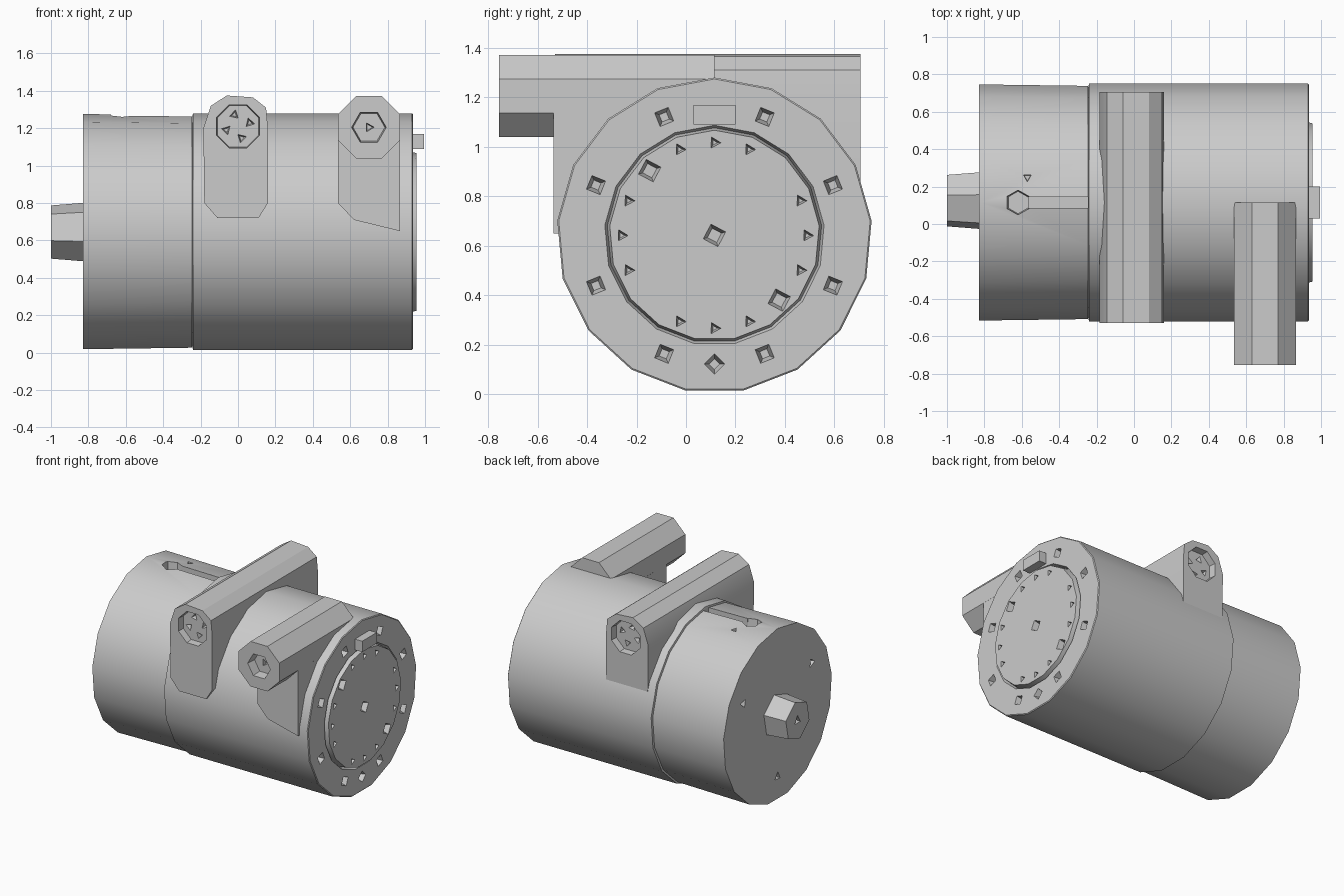
import bpy, bmesh, math
from mathutils import Matrix, Vector

cube = bpy.data.objects.get("Cube")
if cube:
    bpy.data.objects.remove(cube, do_unlink=True)

CY, CZ = 0.115, 0.642          # drum axis
R = 0.638
SIDES = 17

grey = bpy.data.materials.new("metal grey")
grey.use_nodes = True
GREY = (0.6, 0.6, 0.6, 1)
grey.diffuse_color = GREY
grey.node_tree.nodes["Principled BSDF"].inputs["Base Color"].default_value = GREY


def finish(name, bm):
    bmesh.ops.recalc_face_normals(bm, faces=bm.faces)
    mesh = bpy.data.meshes.new(name)
    bm.to_mesh(mesh)
    bm.free()
    mesh.materials.append(grey)
    ob = bpy.data.objects.new(name, mesh)
    bpy.context.collection.objects.link(ob)
    return ob


def smooth(ob):
    bpy.ops.object.select_all(action='DESELECT')
    ob.select_set(True)
    bpy.context.view_layer.objects.active = ob
    bpy.ops.object.shade_smooth_by_angle(angle=math.radians(28))


def plug(bm, pos, direction, r_in, r_out, depth, n, roll=0.0):
    """Tapered prism centred on pos, pointing along direction."""
    turn = Vector(direction).to_track_quat('Z', 'Y').to_matrix().to_4x4()
    bmesh.ops.create_cone(bm, cap_ends=True, segments=n, radius1=r_in, radius2=r_out,
                          depth=depth, matrix=Matrix.Translation(pos) @ turn
                          @ Matrix.Rotation(roll, 4, 'Z'))


def block(bm, lo, hi):
    lo, hi = Vector(lo), Vector(hi)
    bmesh.ops.create_cube(bm, size=1, matrix=Matrix.Translation((lo + hi) / 2)
                          @ Matrix.Diagonal((*(hi - lo), 1)))


def lathe(name, profile):
    """Turn (x, radius) points about the drum axis."""
    bm = bmesh.new()
    rings = []
    for x, r in profile:
        angles = [2 * math.pi * i / SIDES for i in range(SIDES)]
        rings.append([bm.verts.new((x, CY + r * math.sin(a), CZ + r * math.cos(a)))
                      for a in angles])
    for a, b in zip(rings, rings[1:]):
        for i in range(SIDES):
            j = (i + 1) % SIDES
            bm.faces.new((a[i], a[j], b[j], b[i]))
    bm.faces.new(rings[0])
    bm.faces.new(rings[-1])
    return finish(name, bm)


def extrude(name, outline, y0, y1):
    """Extrude an (x, z) outline along y."""
    bm = bmesh.new()
    face = bm.faces.new([bm.verts.new((x, y0, z)) for x, z in outline])
    grown = bmesh.ops.extrude_face_region(bm, geom=[face])["geom"]
    bmesh.ops.translate(bm, vec=(0, y1 - y0, 0),
                        verts=[v for v in grown if isinstance(v, bmesh.types.BMVert)])
    return finish(name, bm)


def carve(ob, bm):
    """Cut the shapes in bm out of ob and keep the result."""
    cutter = finish("cutter", bm)
    cutter.hide_render = True
    mod = ob.modifiers.new("cut", 'BOOLEAN')
    mod.operation, mod.solver, mod.object = 'DIFFERENCE', 'EXACT', cutter
    mod.use_self = True
    bpy.context.view_layer.update()
    ev = ob.evaluated_get(bpy.context.evaluated_depsgraph_get())
    mesh = bpy.data.meshes.new_from_object(ev)
    ob.modifiers.clear()
    ob.data = mesh
    bpy.data.objects.remove(cutter, do_unlink=True)


def on_end(x, radius, degrees):
    a = math.radians(degrees)
    return (x, CY + radius * math.sin(a), CZ + radius * math.cos(a))


# Rear drum: open slot on top, three small holes in the end
rear = lathe("rear_drum", [(-0.83, R - 0.004), (-0.245, R - 0.012)])
bm = bmesh.new()
block(bm, (-0.57, 0.085, 1.21), (-0.2, 0.145, 1.4))
plug(bm, (-0.62, 0.115, 1.3), (0, 0, 1), 0.06, 0.08, 0.2, 6)
plug(bm, (-0.57, 0.25, 1.26), (0, 0, 1), 0.02, 0.03, 0.1, 3)
for deg in (60, 180, 300):
    plug(bm, on_end(-0.83, 0.46, deg), (-1, 0, 0), 0.02, 0.05, 0.1, 3, deg)
carve(rear, bm)
smooth(rear)

# Front drum: stepped end disc with a groove and a ring of bolt recesses
front = lathe("front_drum", [(-0.245, R - 0.02), (-0.24, R), (0.93, R), (0.935, R - 0.006),
                             (0.935, 0.445), (0.91, 0.435), (0.955, 0.425)])
bm = bmesh.new()
for deg in (23, 67, 113, 157, 180, 203, 247, 293, 337):
    plug(bm, on_end(0.935, 0.52, deg), (1, 0, 0), 0.022, 0.062, 0.12, 4, math.radians(deg))
for base in (0, 90, 180, 270):
    for step in (-22, 0, 22):
        plug(bm, on_end(0.955, 0.375, base + step), (1, 0, 0), 0.012, 0.04, 0.1, 3, 0.5)
for radius, deg in ((0.37, 315), (0.37, 135), (0, 0)):
    plug(bm, on_end(0.955, radius, deg), (1, 0, 0), 0.03, 0.065, 0.1, 4, 0.3)
carve(front, bm)
smooth(front)

# Locating key on the end ring
bm = bmesh.new()
block(bm, (0.9, 0.03, 1.09), (0.995, 0.2, 1.17))
finish("locating_key", bm)

# Hexagonal shaft nut with a socket
bm = bmesh.new()
plug(bm, (-0.91, 0.125, 0.645), (-1, 0, 0), 0.16, 0.145, 0.18, 6, 0.2)
nut = finish("shaft_nut", bm)
bm = bmesh.new()
plug(bm, (-1.0, 0.125, 0.645), (-1, 0, 0), 0.025, 0.05, 0.1, 3)
carve(nut, bm)

# Cross pipe with its saddle, recessed and drilled at both ends
cross = extrude("cross_pipe", [
    (-0.06, 1.375), (0.08, 1.365), (0.15, 1.31), (0.16, 1.2), (0.16, 0.8), (0.11, 0.72),
    (-0.11, 0.72), (-0.18, 0.8), (-0.185, 1.2), (-0.145, 1.32)], -0.53, 0.705)
bm = bmesh.new()
for y, side in ((-0.53, -1), (0.705, 1)):
    plug(bm, (0, y, 1.21), (0, side, 0), 0.12, 0.13, 0.1, 8, math.pi / 8)
    for i in range(4):
        a = i * math.pi / 2 + 0.3
        plug(bm, (0.065 * math.cos(a), y - side * 0.05, 1.21 + 0.065 * math.sin(a)),
             (0, side, 0), 0.015, 0.04, 0.06, 3, a)
carve(cross, bm)
smooth(cross)

# Short side pipe with a hexagonal socket
bm = bmesh.new()
plug(bm, (0.7, -0.32, 1.205), (0, -1, 0), 0.18, 0.18, 0.87, 8, math.pi / 8)
pipe = finish("side_pipe", bm)
bm = bmesh.new()
plug(bm, (0.7, -0.755, 1.205), (0, -1, 0), 0.085, 0.1, 0.14, 6, math.pi / 6)
plug(bm, (0.7, -0.69, 1.205), (0, -1, 0), 0.02, 0.04, 0.06, 3, math.pi / 6)
carve(pipe, bm)
smooth(pipe)

# Saddle under the side pipe
extrude("side_saddle", [(0.535, 1.2), (0.535, 0.8), (0.62, 0.71), (0.866, 0.65),
                        (0.866, 1.2)], -0.535, 0.115)
